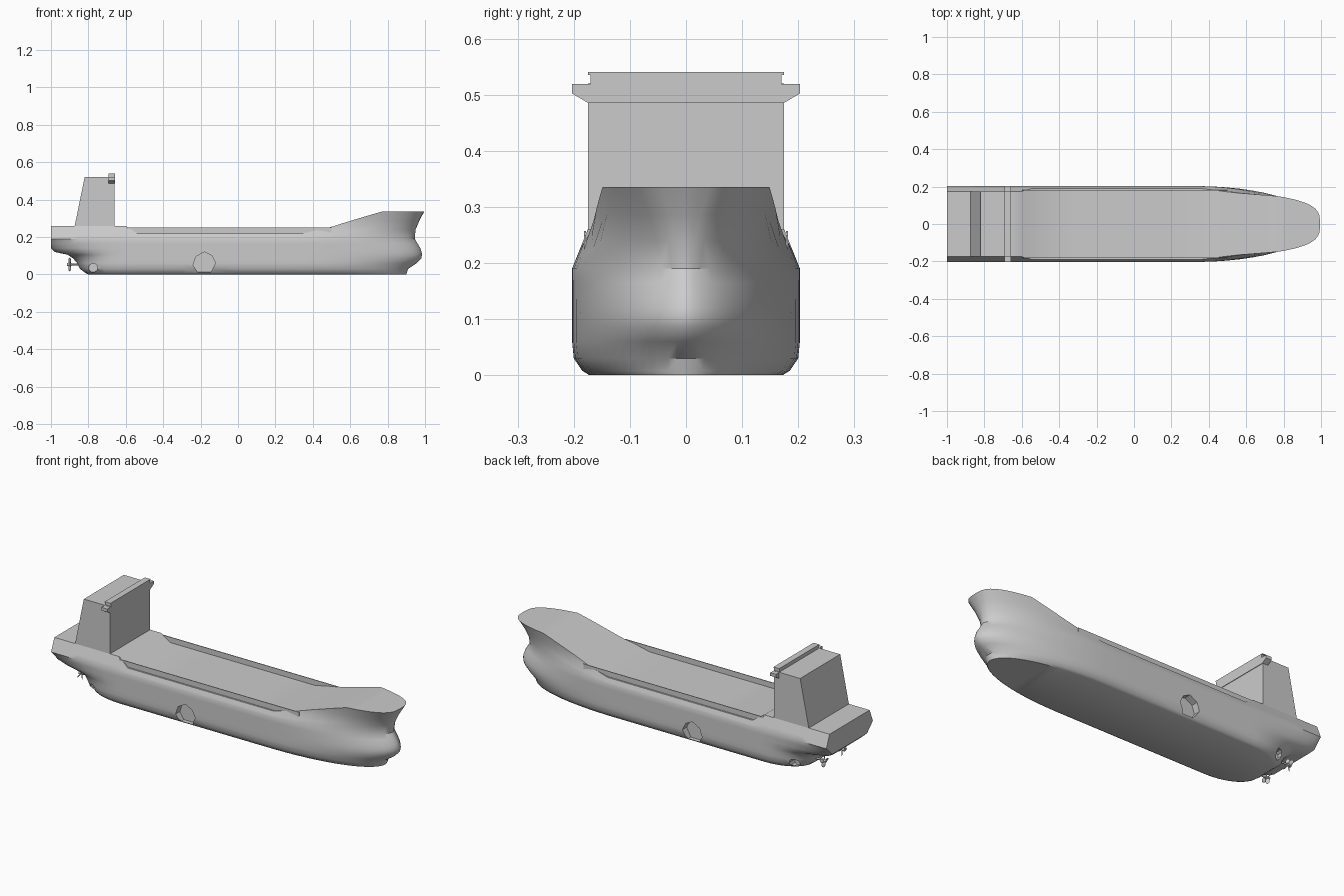
import bpy, bmesh, math
from mathutils import Matrix, Vector

if "Cube" in bpy.data.objects:
    bpy.data.objects.remove(bpy.data.objects["Cube"])


def interp(table, v):
    if v <= table[0][0]:
        return table[0][1]
    for (a, p), (b, q) in zip(table, table[1:]):
        if v <= b:
            return p + (q - p) * (v - a) / (b - a)
    return table[-1][1]


def make(name, bm, smooth=False):
    bmesh.ops.recalc_face_normals(bm, faces=bm.faces[:])
    me = bpy.data.meshes.new(name)
    bm.to_mesh(me)
    bm.free()
    ob = bpy.data.objects.new(name, me)
    bpy.context.collection.objects.link(ob)
    if smooth:
        smooth_it(ob)
    return ob


def smooth_it(ob):
    bpy.ops.object.select_all(action='DESELECT')
    ob.select_set(True)
    bpy.context.view_layer.objects.active = ob
    bpy.ops.object.shade_smooth_by_angle(angle=math.radians(35))


def prism(name, pts, to3d, a, b):
    """Extrude a 2D profile between a and b; to3d places (u, v, depth)."""
    bm = bmesh.new()
    lo = [bm.verts.new(to3d(u, v, a)) for u, v in pts]
    hi = [bm.verts.new(to3d(u, v, b)) for u, v in pts]
    bm.faces.new(lo)
    bm.faces.new(hi)
    n = len(pts)
    for i in range(n):
        j = (i + 1) % n
        bm.faces.new((lo[i], lo[j], hi[j], hi[i]))
    return make(name, bm)


def along_y(u, v, d):
    return (u, d, v)


def along_x(u, v, d):
    return (d, u, v)


# Hull lines: stem, stern, beam, fullness and sheer
STEM = [(0, .90), (.03, .91), (.06, .955), (.085, .98), (.11, .985), (.14, .975),
        (.19, .945), (.25, .95), (.335, .995)]
STERN = [(0, -.80), (.02, -.84), (.06, -.86), (.09, -.885), (.105, -.91), (.12, -.98), (.135, -1)]
BEAM = [(0, .172), (.008, .185), (.03, .2), (.06, .203), (.19, .203), (.26, .175)]
BOW_Q = [(0, .5), (.05, .55), (.11, .55), (.19, .6), (.24, .5), (.335, .3)]
STERN_E = [(.085, .35), (.105, .5), (.14, .75), (.19, 1)]
SHEER = [(-.60, .26), (-.54, .22), (.35, .22), (.5, .25), (.77, .335)]
LEVELS = [0, .008, .03, .06, .085, .105, .12, .14, .165, .19]


def hull_point(X, row):
    top = interp(SHEER, X)
    n = len(LEVELS)
    z = LEVELS[row] if row < n else .19 + (top - .19) * (row - n + 1) / 3
    xb, xs = interp(STEM, z), interp(STERN, z)
    x, w = X, interp(BEAM, z)
    if X > .3:
        x = .3 + (X - .3) / .7 * (xb - .3)
        w *= max(0, 1 - ((X - .3) / .7) ** 2.2) ** interp(BOW_Q, z)
    elif X < -.6:
        s = (-.6 - X) / .4
        x = -.6 + s * (xs + .6)
        e = interp(STERN_E, z)
        w *= e + (1 - e) * math.sqrt(max(0, 1 - s * s))
    return x, max(w, .004), z


cols = [-1, -.99, -.97, -.94, -.9, -.85, -.8, -.74, -.67, -.60, -.54, -.3, 0, .2, .35, .43,
        .5, .58, .65, .71, .77, .82, .865, .9, .93, .955, .975, .99, .997, 1]
rows = len(LEVELS) + 3
bm = bmesh.new()
sides = []
for s in (-1, 1):
    grid = []
    for X in cols:
        line = []
        for r in range(rows):
            x, y, z = hull_point(X, r)
            line.append(bm.verts.new((x, s * y, z)))
        grid.append(line)
    for i in range(len(cols) - 1):
        for r in range(rows - 1):
            bm.faces.new((grid[i][r], grid[i + 1][r], grid[i + 1][r + 1], grid[i][r + 1]))
    sides.append(grid)
L, R = sides
for i in range(len(cols) - 1):          # keel plate and deck
    for r in (0, rows - 1):
        bm.faces.new((L[i][r], L[i + 1][r], R[i + 1][r], R[i][r]))
for i in (0, len(cols) - 1):            # transom and stem
    for r in range(rows - 1):
        bm.faces.new((L[i][r], L[i][r + 1], R[i][r + 1], R[i][r]))
hull = make("hull", bm)

# Side recesses and stern thruster openings cut from the hull
port = [(-.24, .05), (-.225, .095), (-.18, .12), (-.14, .1), (-.12, .06), (-.145, .012), (-.215, .012)]
thruster = [(-.775 + .024 * math.cos(k * math.pi / 5), .035 + .024 * math.sin(k * math.pi / 5))
            for k in range(10)]
for s in (-1, 1):
    for pts, depth in ((port, .165), (thruster, .125)):
        cut = prism("cutter", pts, along_y, s * depth, s * .3)
        cut.hide_render = True
        m = hull.modifiers.new("cut", 'BOOLEAN')
        m.operation, m.object, m.solver = 'DIFFERENCE', cut, 'EXACT'
        bpy.context.view_layer.objects.active = hull
        bpy.ops.object.modifier_apply(modifier=m.name)
        bpy.data.objects.remove(cut)
smooth_it(hull)

# Cargo deck bulwarks
wall = [(-.60, .21), (-.60, .257), (-.585, .25), (.5, .25), (.5, .21)]
for s, side in ((-1, "right"), (1, "left")):
    prism("bulwark_" + side, wall, along_y, s * .178, s * .182)

# Deckhouse and bridge wings
prism("deckhouse", [(-.875, .25), (-.82, .52), (-.66, .52), (-.66, .21)], along_y, -.175, .175)
half = [(.174, .485), (.203, .502), (.203, .519), (.17, .519), (.17, .535), (.175, .535), (.175, .54)]
prism("bridge_wing", half + [(-y, z) for y, z in reversed(half)], along_x, -.692, -.657)

# Twin propellers with shafts
for s, side in ((-1, "right"), (1, "left")):
    bm = bmesh.new()
    c = Vector((-.9, s * .08, .053))
    turn = Matrix.Rotation(math.pi / 2, 4, 'Y')
    for x, r, d in ((-.85, .005, .11), (-.902, .008, .025)):
        bmesh.ops.create_cone(bm, cap_ends=True, segments=12, radius1=r, radius2=r, depth=d,
                              matrix=Matrix.Translation((x, c.y, c.z)) @ turn)
    for k in range(4):
        mat = (Matrix.Translation(c) @ Matrix.Rotation(k * math.pi / 2 + .2, 4, 'X')
               @ Matrix.Translation((0, 0, .02)) @ Matrix.Rotation(s * .6, 4, 'Z')
               @ Matrix.Diagonal((.003, .011, .017, 1)))
        bmesh.ops.create_uvsphere(bm, u_segments=12, v_segments=8, radius=1, matrix=mat)
    make("propeller_" + side, bm, True)
